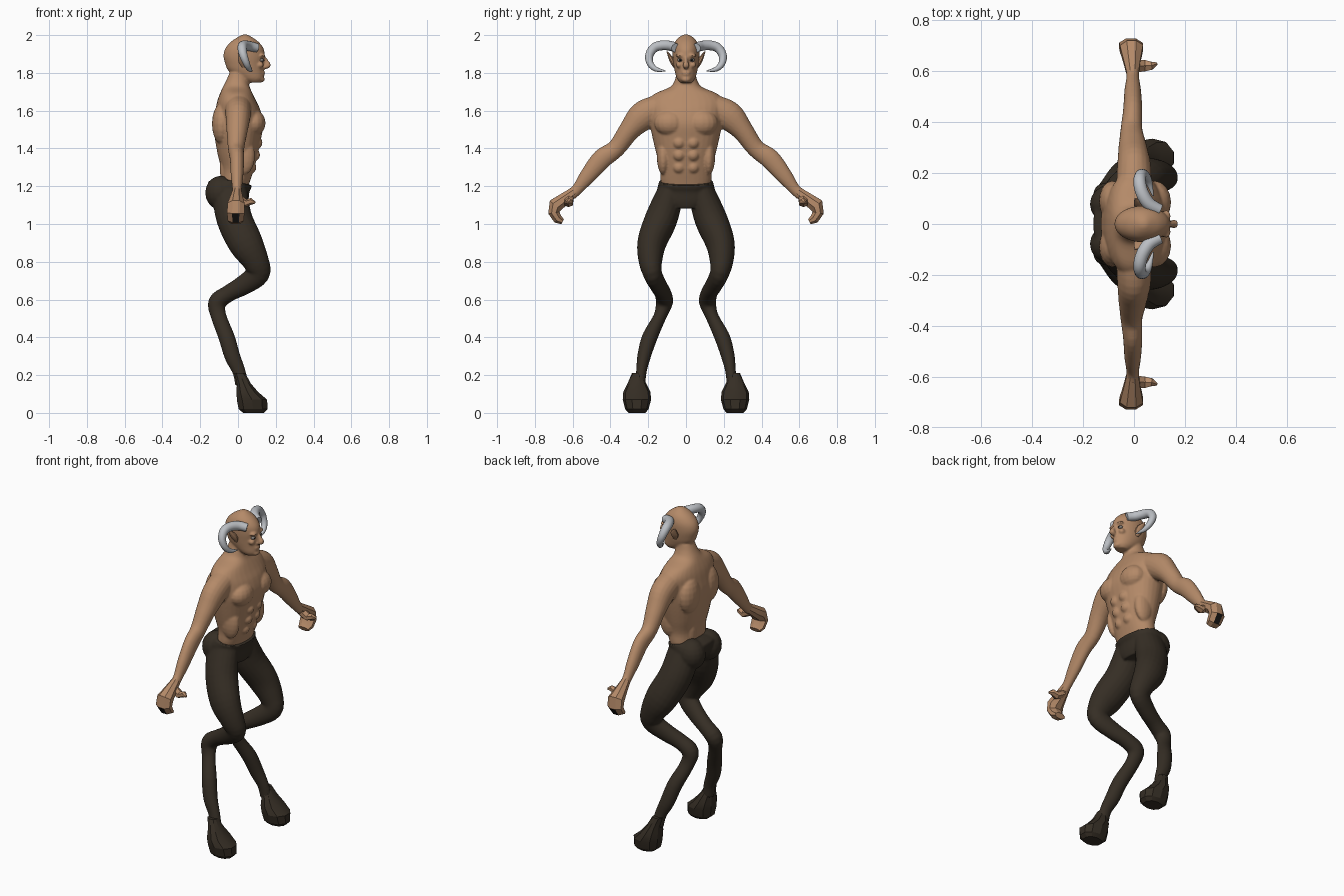
import bpy, bmesh, math
from mathutils import Vector, Matrix


def material(name, rgb):
    m = bpy.data.materials.new(name)
    m.diffuse_color = (*rgb, 1)
    return m


SKIN = material("tan skin", (0.46, 0.255, 0.14))
FUR = material("dark brown fur", (0.036, 0.027, 0.018))
HORN = material("grey horn", (0.50, 0.52, 0.55))
EYE = material("grey eye", (0.22, 0.20, 0.18))
DARK = material("near black", (0.01, 0.009, 0.008))


def skin_rings(bm, rings):
    """Join rings of points into a closed tube."""
    vs = [[bm.verts.new(p) for p in r] for r in rings]
    n = len(vs[0])
    for a, b in zip(vs, vs[1:]):
        for i in range(n):
            j = (i + 1) % n
            bm.faces.new((a[i], a[j], b[j], b[i]))
    bm.faces.new(vs[0][::-1])
    bm.faces.new(vs[-1])


def spline(rows, k):
    """Catmull-Rom interpolation of number rows."""
    rows = [Vector(r) for r in rows]
    out = []
    for i in range(len(rows) - 1):
        p0, p1 = rows[max(i - 1, 0)], rows[i]
        p2, p3 = rows[i + 1], rows[min(i + 2, len(rows) - 1)]
        for s in range(k):
            t = s / k
            out.append(0.5 * (2 * p1 + (p2 - p0) * t + (2 * p0 - 5 * p1 + 4 * p2 - p3) * t * t
                              + (3 * p1 - p0 - 3 * p2 + p3) * t ** 3))
    return out + [rows[-1]]


def tube(bm, rows, side, n=20, k=4, flip=1):
    """Limb from rows x, y, z, radius along side, radius across it."""
    rows = spline([(r[0], r[1] * flip, *r[2:]) for r in rows], k)
    pts = [Vector(r[:3]) for r in rows]
    rings = []
    for i, p in enumerate(pts):
        t = (pts[min(i + 1, len(pts) - 1)] - pts[max(i - 1, 0)]).normalized()
        u = Vector(side)
        u = (u - t * u.dot(t)).normalized()
        v = t.cross(u)
        ra, rb = max(rows[i][3], .001), max(rows[i][4], .001)
        ang = [2 * math.pi * (j + .5) / n for j in range(n)]
        rings.append([p + u * ra * math.cos(a) + v * rb * math.sin(a) for a in ang])
    skin_rings(bm, rings)


def loft(bm, rows, n=32, k=4, tilt=0.0, power=2.2):
    """Upright body from rows z, back x, front x, half width."""
    rings = []
    for z, x0, x1, hw in spline(rows, k):
        ring = []
        for j in range(n):
            a = 2 * math.pi * (j + .5) / n
            c, s = math.cos(a), math.sin(a)
            x = (x0 + x1) / 2 + (x1 - x0) / 2 * math.copysign(abs(c) ** (2 / power), c)
            ring.append((x, hw * math.copysign(abs(s) ** (2 / power), s), z + tilt * x))
        rings.append(ring)
    skin_rings(bm, rings)


def blob(bm, c, r, both=True):
    for s in ((1, -1) if both else (1,)):
        m = Matrix.Translation((c[0], c[1] * s, c[2])) @ Matrix.Diagonal((*r, 1))
        bmesh.ops.create_uvsphere(bm, u_segments=16, v_segments=10, radius=1, matrix=m)


def finish(bm, name, mats, voxel=0, mirror=False, angle=40, rule=None):
    bmesh.ops.recalc_face_normals(bm, faces=bm.faces)
    if rule:
        for f in bm.faces:
            f.material_index = rule(f)
    me = bpy.data.meshes.new(name)
    bm.to_mesh(me)
    bm.free()
    for m in mats:
        me.materials.append(m)
    ob = bpy.data.objects.new(name, me)
    bpy.context.collection.objects.link(ob)
    bpy.ops.object.select_all(action='DESELECT')
    ob.select_set(True)
    bpy.context.view_layer.objects.active = ob
    if voxel:
        mod = ob.modifiers.new("merge", 'REMESH')
        mod.mode, mod.voxel_size, mod.use_smooth_shade = 'VOXEL', voxel, True
        mod = ob.modifiers.new("soften", 'SMOOTH')
        mod.factor, mod.iterations = 0.5, 4
    if mirror:
        mod = ob.modifiers.new("mirror", 'MIRROR')
        mod.use_axis = (False, True, False)
    for mod in list(ob.modifiers):
        bpy.ops.object.modifier_apply(modifier=mod.name)
    bpy.ops.object.shade_smooth_by_angle(angle=math.radians(angle))
    return ob


# Upper body: torso, head, arms and muscles merged
bm = bmesh.new()
loft(bm, [(1.80, -.045, .05, .05), (1.76, -.062, .056, .06), (1.725, -.08, .062, .085),
          (1.69, -.096, .078, .165), (1.65, -.11, .097, .2), (1.60, -.12, .12, .2),
          (1.53, -.13, .135, .192), (1.45, -.122, .122, .176), (1.37, -.108, .105, .157),
          (1.29, -.09, .085, .137), (1.22, -.09, .062, .133), (1.15, -.09, .04, .11)])
loft(bm, [(1.748, .05, .12, .03), (1.77, .005, .136, .048), (1.81, -.05, .137, .06),
          (1.85, -.068, .137, .067), (1.89, -.077, .142, .071), (1.93, -.067, .135, .07),
          (1.965, -.037, .108, .058), (1.99, .0, .073, .035), (2.003, .025, .05, .012)], power=2)
for s in (1, -1):
    tube(bm, [(0, .15, 1.615, .07, .07), (0, .23, 1.57, .066, .078), (-.005, .30, 1.495, .056, .057),
              (-.01, .37, 1.40, .043, .048), (-.005, .445, 1.345, .038, .053),
              (-.005, .52, 1.255, .033, .043), (-.005, .575, 1.185, .025, .03),
              (-.005, .61, 1.155, .026, .032)], (1, 0, 0), flip=s)
blob(bm, (.082, .085, 1.535), (.064, .085, .07))            # chest
blob(bm, (-.085, .09, 1.53), (.053, .08, .11))              # shoulder blades
blob(bm, (-.055, .045, 1.30), (.042, .04, .12))             # lower back
for z, x in ((1.43, .098), (1.365, .085), (1.30, .066)):    # stomach
    blob(bm, (x, .037, z), (.032, .034, .033))
blob(bm, (.03, .12, 1.36), (.06, .035, .1))                 # flanks
blob(bm, (.127, .03, 1.892), (.018, .026, .010))            # brows
blob(bm, (.118, .036, 1.842), (.018, .018, .016))           # cheeks
tube(bm, [(.135, 0, 1.885, .009, .01), (.152, 0, 1.855, .012, .014), (.157, 0, 1.84, .018, .017),
          (.142, 0, 1.828, .012, .01)], (0, 1, 0), n=12)    # nose
blob(bm, (.130, 0, 1.803), (.014, .026, .007), False)       # lips
blob(bm, (.130, 0, 1.791), (.013, .022, .007), False)
blob(bm, (.124, 0, 1.766), (.018, .026, .016), False)       # chin
finish(bm, "upper_body", [SKIN], voxel=.006)

# Furry hips and backward-bent legs
bm = bmesh.new()
loft(bm, [(1.09, -.12, .045, .09), (1.13, -.15, .055, .15), (1.18, -.16, .06, .15),
          (1.20, -.145, .068, .147), (1.222, -.112, .074, .143)], tilt=-.22)
blob(bm, (-.092, .078, 1.165), (.082, .078, .09))
for s in (1, -1):
    tube(bm, [(-.045, .08, 1.17, .072, .095), (-.02, .13, 1.03, .086, .095), (.04, .181, .90, .077, .092),
              (.095, .188, .80, .062, .07), (.105, .176, .735, .05, .062), (.03, .147, .677, .044, .053),
              (-.05, .122, .632, .044, .045), (-.11, .115, .585, .046, .048), (-.102, .138, .51, .034, .041),
              (-.06, .192, .40, .041, .043), (-.03, .222, .30, .036, .042), (.005, .236, .22, .028, .035),
              (.02, .245, .15, .03, .035)], (0, 1, 0), flip=s)
finish(bm, "furry_legs", [FUR], voxel=.007)

# Chunky faceted feet
bm = bmesh.new()
loft(bm, [(.21, -.02, .04, .026), (.155, -.008, .07, .05), (.11, -.01, .11, .072), (.07, -.01, .158, .075),
          (.02, .0, .16, .062), (0, .025, .14, .045)], n=10, k=1)
bmesh.ops.translate(bm, verts=bm.verts, vec=(0, .26, 0))
finish(bm, "foot", [FUR], mirror=True, angle=25)

# Curled faceted hands with dark finger plates
bm = bmesh.new()
tube(bm, [(-.005, .585, 1.175, .024, .028), (-.008, .64, 1.135, .036, .035), (-.01, .69, 1.10, .049, .042),
          (-.012, .70, 1.06, .05, .032), (-.012, .678, 1.025, .046, .027), (-.012, .653, 1.012, .036, .016)],
     (1, 0, 0), n=8, k=1)
tube(bm, [(0, .62, 1.135, .028, .024), (.04, .622, 1.11, .026, .022), (.07, .622, 1.12, .018, .018),
          (.09, .63, 1.113, .006, .006)], (0, 1, 0), n=6, k=1)


def finger_rule(f):
    c = f.calc_center_median()
    return int(c.z < 1.07 and f.normal.y > .45 and abs(c.x + .012) < .012)


finish(bm, "hand", [SKIN, DARK], mirror=True, angle=20, rule=finger_rule)

# Curling horns
bm = bmesh.new()
tube(bm, [(.10, .055, 1.932, .024, .024), (.06, .078, 1.942, .026, .026), (.033, .12, 1.946, .026, .026),
          (.022, .165, 1.935, .025, .025), (.028, .194, 1.895, .022, .022), (.045, .19, 1.85, .018, .018),
          (.06, .16, 1.82, .013, .013), (.075, .11, 1.81, .003, .003)], (.3, .2, .9), n=16)
finish(bm, "horn", [HORN], mirror=True)

# Pointed ears
bm = bmesh.new()
tube(bm, [(.03, .06, 1.832, .01, .008), (.028, .070, 1.855, .022, .012), (.02, .082, 1.88, .023, .011),
          (.005, .10, 1.913, .003, .003)], (1, 0, 0), n=10, k=3)
finish(bm, "ear", [SKIN], mirror=True)

# Eyes and pupils
for name, x, r, mat in (("eye", .124, .013, EYE), ("pupil", .133, .0062, DARK)):
    bm = bmesh.new()
    blob(bm, (x, .031, 1.868), (r, r * 1.1, r * .8))
    finish(bm, name, [mat])
